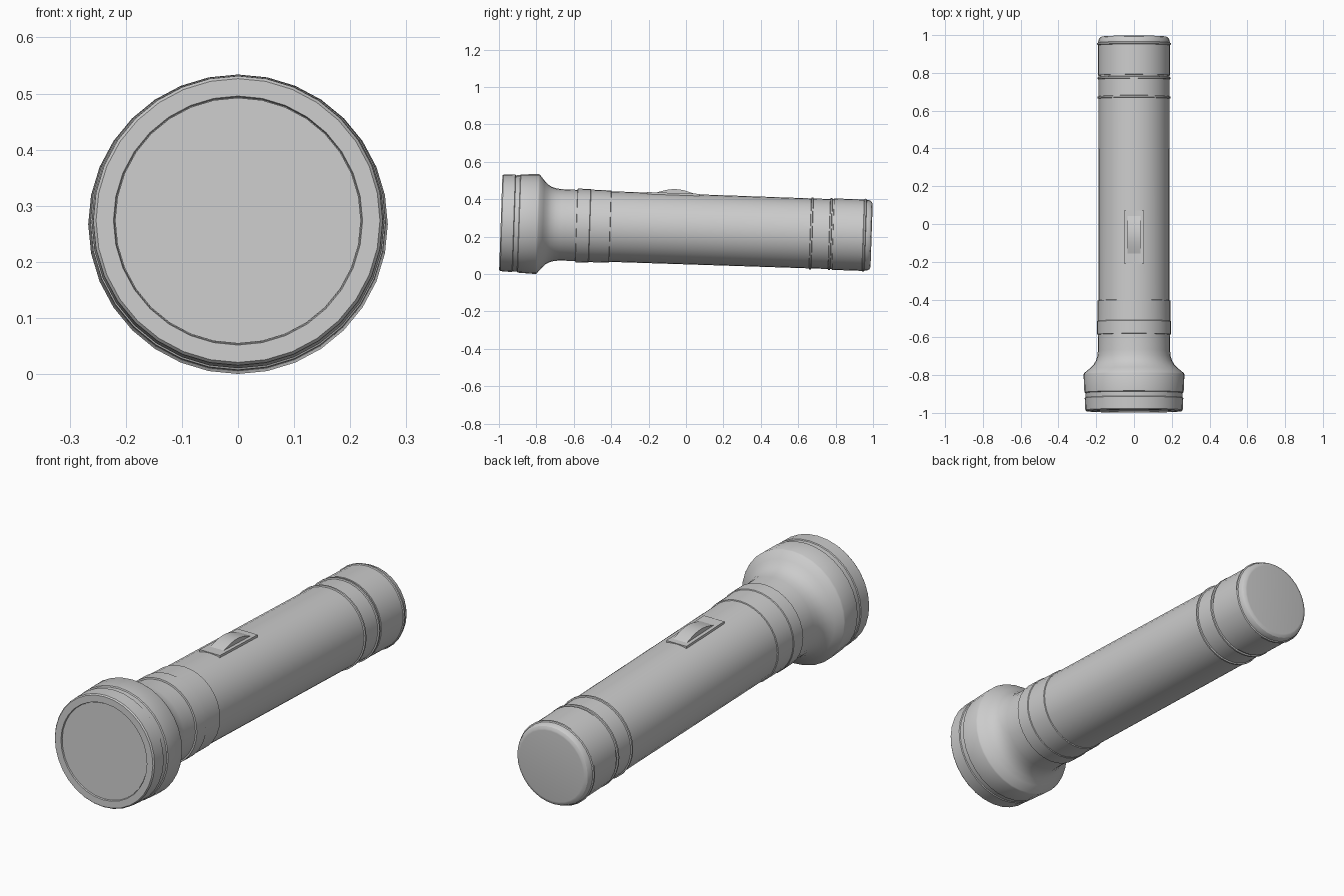
import bpy, bmesh, math
from mathutils import Matrix

if "Cube" in bpy.data.objects:
    bpy.data.objects.remove(bpy.data.objects["Cube"])

SEG = 32
# whole torch lies along y, nose slightly raised because the head is wider than the tail
POSE = Matrix.Translation((0, 0, 0.24)) @ Matrix.Rotation(-0.034, 4, 'X')


def finish(name, bm, angle=30):
    bmesh.ops.recalc_face_normals(bm, faces=bm.faces)
    mesh = bpy.data.meshes.new(name)
    bm.to_mesh(mesh)
    bm.free()
    ob = bpy.data.objects.new(name, mesh)
    bpy.context.collection.objects.link(ob)
    ob.matrix_world = POSE
    bpy.ops.object.select_all(action='DESELECT')
    ob.select_set(True)
    bpy.context.view_layer.objects.active = ob
    bpy.ops.object.shade_smooth_by_angle(angle=math.radians(angle))
    return ob


def lathe(name, profile):
    """Revolve (y, radius) points about the y axis and cap both ends."""
    bm = bmesh.new()
    rings = []
    for y, r in profile:
        rings.append([bm.verts.new((r * math.sin(2 * math.pi * i / SEG), y,
                                    r * math.cos(2 * math.pi * i / SEG)))
                      for i in range(SEG)])
    for a, b in zip(rings, rings[1:]):
        for i in range(SEG):
            j = (i + 1) % SEG
            bm.faces.new((a[i], a[j], b[j], b[i]))
    bm.faces.new(rings[0])
    bm.faces.new(rings[-1])
    return finish(name, bm)


def extrude_side(name, outline, half_width):
    """Extrude a (y, z) side outline across x."""
    bm = bmesh.new()
    face = bm.faces.new([bm.verts.new((-half_width, y, z)) for y, z in outline])
    new = bmesh.ops.extrude_face_region(bm, geom=[face])['geom']
    bmesh.ops.translate(bm, vec=(2 * half_width, 0, 0),
                        verts=[v for v in new if isinstance(v, bmesh.types.BMVert)])
    return finish(name, bm)


# head: recessed lens seat, bezel, groove and flared reflector housing
lathe("head", [(-0.983, 0.22), (-0.991, 0.222), (-0.991, 0.253), (-0.985, 0.258),
               (-0.922, 0.261), (-0.919, 0.257), (-0.895, 0.258), (-0.892, 0.263),
               (-0.797, 0.267), (-0.79, 0.264), (-0.765, 0.234), (-0.745, 0.214),
               (-0.725, 0.202), (-0.70, 0.194), (-0.67, 0.191), (-0.57, 0.19)])
lathe("lens", [(-0.986, 0.219), (-0.975, 0.219)])

# stepped collar behind the head
lathe("collar", [(-0.587, 0.188), (-0.585, 0.197), (-0.517, 0.197), (-0.514, 0.194),
                 (-0.407, 0.193), (-0.404, 0.186)])

# main barrel
lathe("barrel", [(-0.60, 0.189), (0.80, 0.187)])

# raised bands on the barrel
for i, y in enumerate((0.67, 0.772)):
    lathe(f"band_{i + 1}", [(y - 0.007, 0.185), (y - 0.004, 0.193),
                            (y + 0.004, 0.193), (y + 0.007, 0.185)])

# screw-on tail cap with an end ring and rounded edge
lathe("tail_cap", [(0.785, 0.184), (0.787, 0.191), (0.947, 0.191), (0.95, 0.195),
                   (0.958, 0.195), (0.961, 0.19), (0.975, 0.188), (0.986, 0.182),
                   (0.992, 0.172), (0.993, 0.165)])

# switch plate and arched slider
extrude_side("switch_plate", [(-0.215, 0.17), (0.065, 0.17), (0.065, 0.191),
                              (-0.215, 0.191)], 0.052)
arch = [(0.04 - 0.205 * i / 10, 0.190 + 0.022 * math.sin(math.pi * i / 10))
        for i in range(11)]
extrude_side("switch_slider", [(-0.165, 0.18), (0.04, 0.18)] + arch, 0.035)
